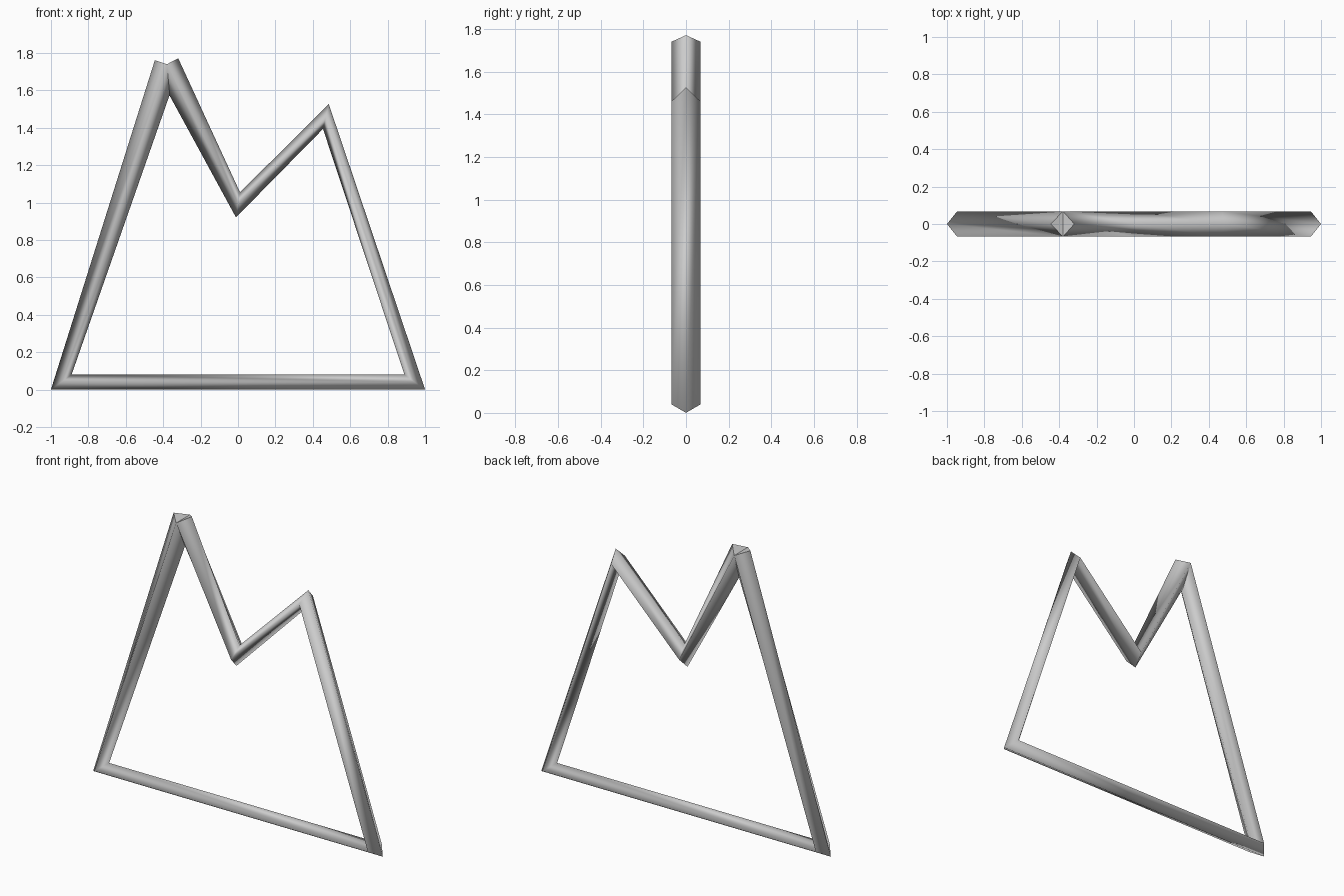
import bpy, bmesh
from mathutils import Vector

if "Cube" in bpy.data.objects:
    bpy.data.objects.remove(bpy.data.objects["Cube"])

RADIUS = 0.068

# Centre line of the bar: starts and ends at the tall peak
path = [Vector(p) for p in (
    (-0.38, 0, 1.74),    # tall peak
    (0.0, 0, 0.988),     # valley
    (0.47, 0, 1.46),     # low peak
    (0.945, 0, 0.04),    # right foot
    (-0.945, 0, 0.04),   # left foot
    (-0.38, 0, 1.74),    # back to tall peak
)]

grey = bpy.data.materials.new("grey")
grey.diffuse_color = (0.6, 0.6, 0.6, 1)
grey.use_nodes = True
grey.node_tree.nodes["Principled BSDF"].inputs["Base Color"].default_value = grey.diffuse_color

bm = bmesh.new()
depth = Vector((0, 1, 0))

# Diamond cross-section at every path point, set on the corner's bisector
rings = []
for i, p in enumerate(path):
    tangent = Vector()
    if i > 0:
        tangent += (p - path[i - 1]).normalized()
    if i < len(path) - 1:
        tangent += (path[i + 1] - p).normalized()
    side = depth.cross(tangent.normalized())
    rings.append([bm.verts.new(p + d * RADIUS)
                  for d in (side, depth, -side, -depth)])

# Walls of the bar
for a, b in zip(rings, rings[1:]):
    for k in range(4):
        n = (k + 1) % 4
        bm.faces.new((a[k], a[n], b[n], b[k])).smooth = True

# Flat end caps, crossing each other at the tall peak
for ring in (rings[0], rings[-1]):
    cap = bm.faces.new(ring)
    for e in cap.edges:
        e.smooth = False

bmesh.ops.recalc_face_normals(bm, faces=bm.faces)

mesh = bpy.data.meshes.new("mountain_outline")
bm.to_mesh(mesh)
bm.free()
mesh.materials.append(grey)
obj = bpy.data.objects.new("mountain_outline", mesh)
bpy.context.collection.objects.link(obj)
